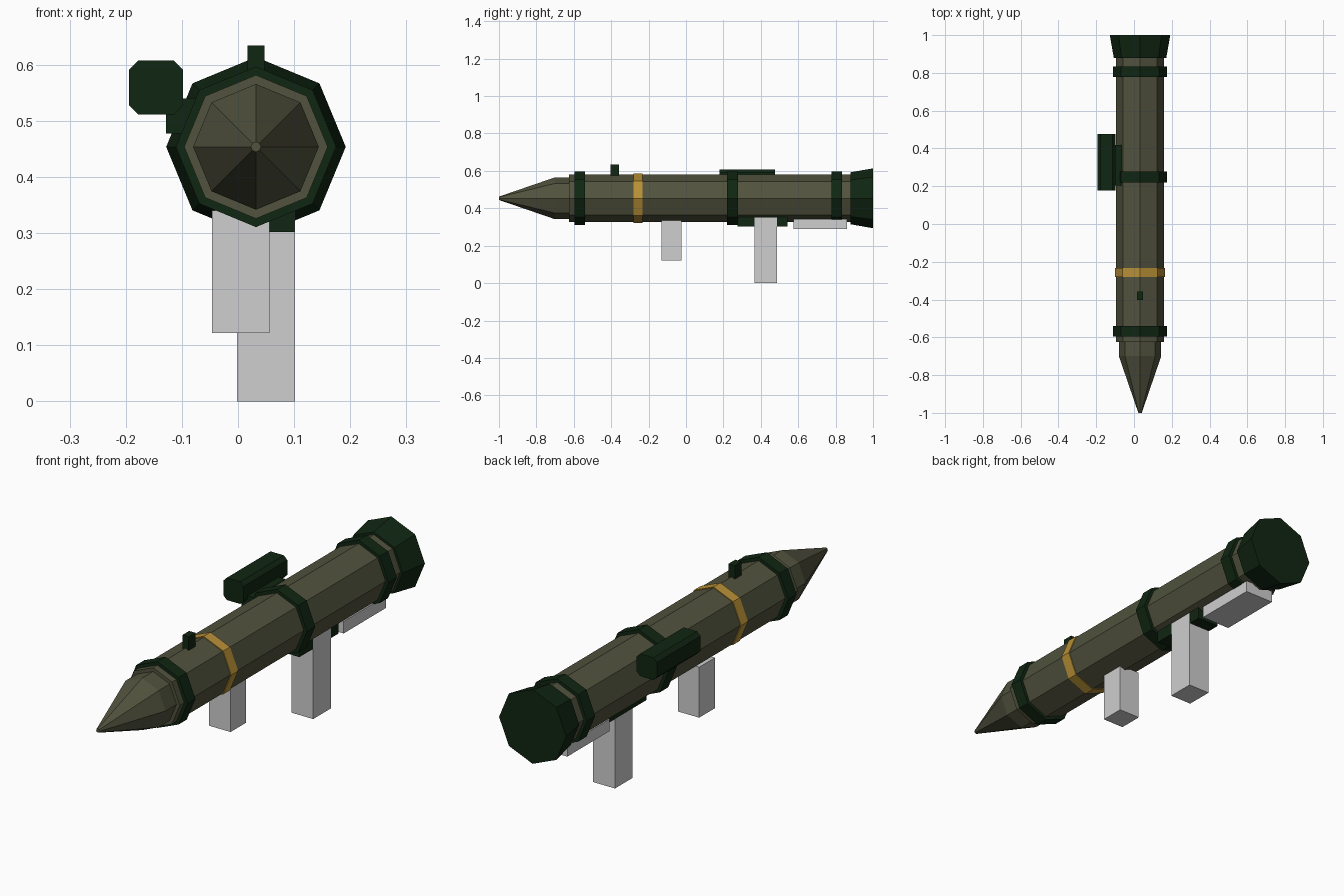
import bpy, bmesh, math

if "Cube" in bpy.data.objects:
    bpy.data.objects.remove(bpy.data.objects["Cube"])

CX, CZ = 0.032, 0.4535   # axis of the tube
SIDES = 8


def material(name, rgb):
    m = bpy.data.materials.new(name)
    m.diffuse_color = (*rgb, 1)
    m.use_nodes = True
    m.node_tree.nodes["Principled BSDF"].inputs["Base Color"].default_value = m.diffuse_color
    return m


OLIVE = material("olive drab", (0.082, 0.085, 0.047))
GREEN = material("dark green", (0.005, 0.019, 0.006))
GOLD = material("gold", (0.48, 0.28, 0.037))
GREY = material("light grey", (0.62, 0.62, 0.62))


def finish(name, bm, mat):
    bmesh.ops.recalc_face_normals(bm, faces=bm.faces)
    me = bpy.data.meshes.new(name)
    bm.to_mesh(me)
    bm.free()
    me.materials.append(mat)
    ob = bpy.data.objects.new(name, me)
    bpy.context.collection.objects.link(ob)
    return ob


def turned(name, profile, mat):
    """Octagonal solid along y from (y, radius) pairs."""
    bm = bmesh.new()
    rings = []
    for y, r in profile:
        angles = [2 * math.pi * i / SIDES for i in range(SIDES)]
        rings.append([bm.verts.new((CX + r * math.cos(a), y, CZ + r * math.sin(a))) for a in angles])
    for a, b in zip(rings, rings[1:]):
        for i in range(SIDES):
            j = (i + 1) % SIDES
            bm.faces.new((a[i], a[j], b[j], b[i]))
    bm.faces.new(rings[0])
    bm.faces.new(rings[-1])
    return finish(name, bm, mat)


def box(name, x, y, z, mat, chamfer=0):
    """Box from (min, max) ranges; chamfer cuts the edges that run along y."""
    bm = bmesh.new()
    bmesh.ops.create_cube(bm, size=1)
    for v in bm.verts:
        v.co = [r[0] if c < 0 else r[1] for c, r in zip(v.co, (x, y, z))]
    if chamfer:
        edges = [e for e in bm.edges if abs(e.verts[0].co.y - e.verts[1].co.y) > 1e-4]
        bmesh.ops.bevel(bm, geom=edges, offset=chamfer, segments=1, affect='EDGES')
    return finish(name, bm, mat)


# Tube, pointed nose and flared exhaust
turned("tube", [(-0.625, 0.128), (0.89, 0.128)], OLIVE)
turned("nose_cone", [(-1.0, 0.009), (-0.70, 0.112), (-0.61, 0.112)], OLIVE)
turned("exhaust_flare", [(0.88, 0.139), (1.0, 0.16)], GREEN)

# Clamp rings and painted band
for name, y0, y1 in (("front_ring", -0.595, -0.54), ("middle_ring", 0.22, 0.277), ("rear_ring", 0.777, 0.833)):
    turned(name, [(y0, 0.143), (y1, 0.143)], GREEN)
turned("gold_band", [(-0.28, 0.132), (-0.233, 0.132)], GOLD)

# Sights
box("front_sight_post", (0.017, 0.047), (-0.403, -0.357), (0.56, 0.634), GREEN)
box("side_sight", (-0.194, -0.098), (0.178, 0.476), (0.511, 0.607), GREEN, 0.016)
box("sight_bracket", (-0.128, -0.065), (0.205, 0.417), (0.477, 0.54), GREEN)

# Grips, grip mount and shoulder rest
box("front_grip", (-0.046, 0.056), (-0.131, -0.024), (0.122, 0.34), GREY)
box("rear_grip", (-0.002, 0.102), (0.367, 0.487), (0.0, 0.352), GREY)
box("grip_mount", (-0.005, 0.1005), (0.275, 0.543), (0.302, 0.36), GREEN)
box("shoulder_rest", (-0.037, 0.102), (0.575, 0.862), (0.29, 0.342), GREY)
